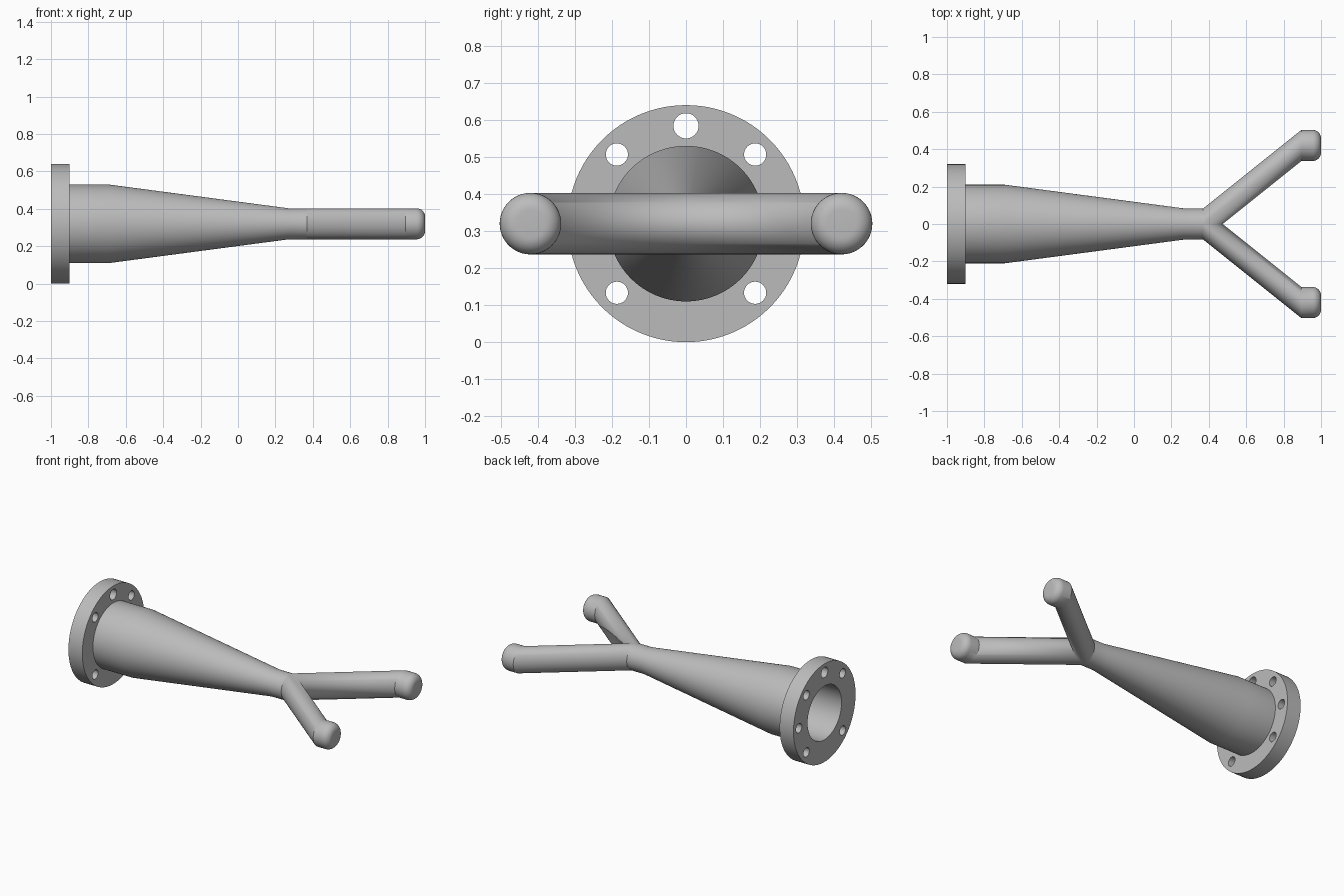
import bpy, bmesh
from math import sin, cos, pi, radians
from mathutils import Matrix

cube = bpy.data.objects.get("Cube")
if cube:
    bpy.data.objects.remove(cube, do_unlink=True)

AXIS_Z = 0.32      # height of the main axis
PIPE_R = 0.083     # radius of the thin pipe and both arms

grey = bpy.data.materials.new("plain grey")
grey.use_nodes = True
grey.diffuse_color = (0.5, 0.5, 0.5, 1)
grey.node_tree.nodes["Principled BSDF"].inputs["Base Color"].default_value = (0.5, 0.5, 0.5, 1)


def make_object(name, bm):
    bmesh.ops.recalc_face_normals(bm, faces=bm.faces)
    mesh = bpy.data.meshes.new(name)
    bm.to_mesh(mesh)
    bm.free()
    mesh.materials.append(grey)
    obj = bpy.data.objects.new(name, mesh)
    bpy.context.collection.objects.link(obj)
    return obj


def select_only(obj):
    bpy.ops.object.select_all(action='DESELECT')
    obj.select_set(True)
    bpy.context.view_layer.objects.active = obj


def smooth(obj):
    select_only(obj)
    bpy.ops.object.shade_smooth_by_angle(angle=radians(30))


def swept(name, stations, loop=False, cap_start=False, cap_end=False, sides=96):
    """Circles in the YZ plane at (x, y, radius), bridged in order."""
    bm = bmesh.new()
    rings = [[bm.verts.new((x, y + r * cos(2 * pi * i / sides),
                            AXIS_Z + r * sin(2 * pi * i / sides)))
              for i in range(sides)] for x, y, r in stations]
    pairs = list(zip(rings, rings[1:]))
    if loop:
        pairs.append((rings[-1], rings[0]))
    for a, b in pairs:
        for i in range(sides):
            j = (i + 1) % sides
            bm.faces.new((a[i], a[j], b[j], b[i]))
    if cap_start:
        bm.faces.new(rings[0])
    if cap_end:
        bm.faces.new(rings[-1])
    return make_object(name, bm)


# Flange ring with bolt holes
flange = swept("flange", [(-1, 0, 0.32), (-0.9, 0, 0.32), (-0.9, 0, 0.175), (-1, 0, 0.175)], loop=True)

bm = bmesh.new()
for degrees in (0, 45, 90, 135, -45, -135):
    angle = radians(degrees)
    radius = 0.034 if degrees == 90 else 0.03
    place = Matrix.Translation((-0.95, 0.264 * cos(angle), AXIS_Z + 0.264 * sin(angle)))
    bmesh.ops.create_cone(bm, cap_ends=True, segments=32, radius1=radius, radius2=radius,
                          depth=0.3, matrix=place @ Matrix.Rotation(pi / 2, 4, 'Y'))
cutter = make_object("bolt_hole_cutter", bm)
cutter.hide_render = True
cut = flange.modifiers.new("bolt holes", 'BOOLEAN')
cut.operation = 'DIFFERENCE'
cut.solver = 'EXACT'
cut.object = cutter
select_only(flange)
bpy.ops.object.modifier_apply(modifier=cut.name)
bpy.data.objects.remove(cutter, do_unlink=True)
smooth(flange)

# Hollow barrel tapering into the thin pipe
barrel = swept("tapered_barrel", [
    (0.37, 0, PIPE_R), (0.27, 0, PIPE_R), (-0.69, 0, 0.21), (-0.9, 0, 0.21),
    (-0.9, 0, 0.175), (-0.69, 0, 0.175), (0.27, 0, 0.05)],
    cap_start=True, cap_end=True)
smooth(barrel)

# Forked arms: one sheared tube with a rounded tip, trimmed and mirrored
ARM_Y, FILLET = 0.42, 0.045
stations = [(0.37, 0, PIPE_R), (0.895, ARM_Y, PIPE_R)]
for k in range(9):
    a = pi / 2 * k / 8
    stations.append((1 - FILLET + FILLET * sin(a), ARM_Y, PIPE_R - FILLET + FILLET * cos(a)))
arms = swept("forked_arms", stations, cap_end=True)
smooth(arms)
mirror = arms.modifiers.new("mirror", 'MIRROR')
mirror.use_axis = (False, True, False)
mirror.use_bisect_axis = (False, True, False)
